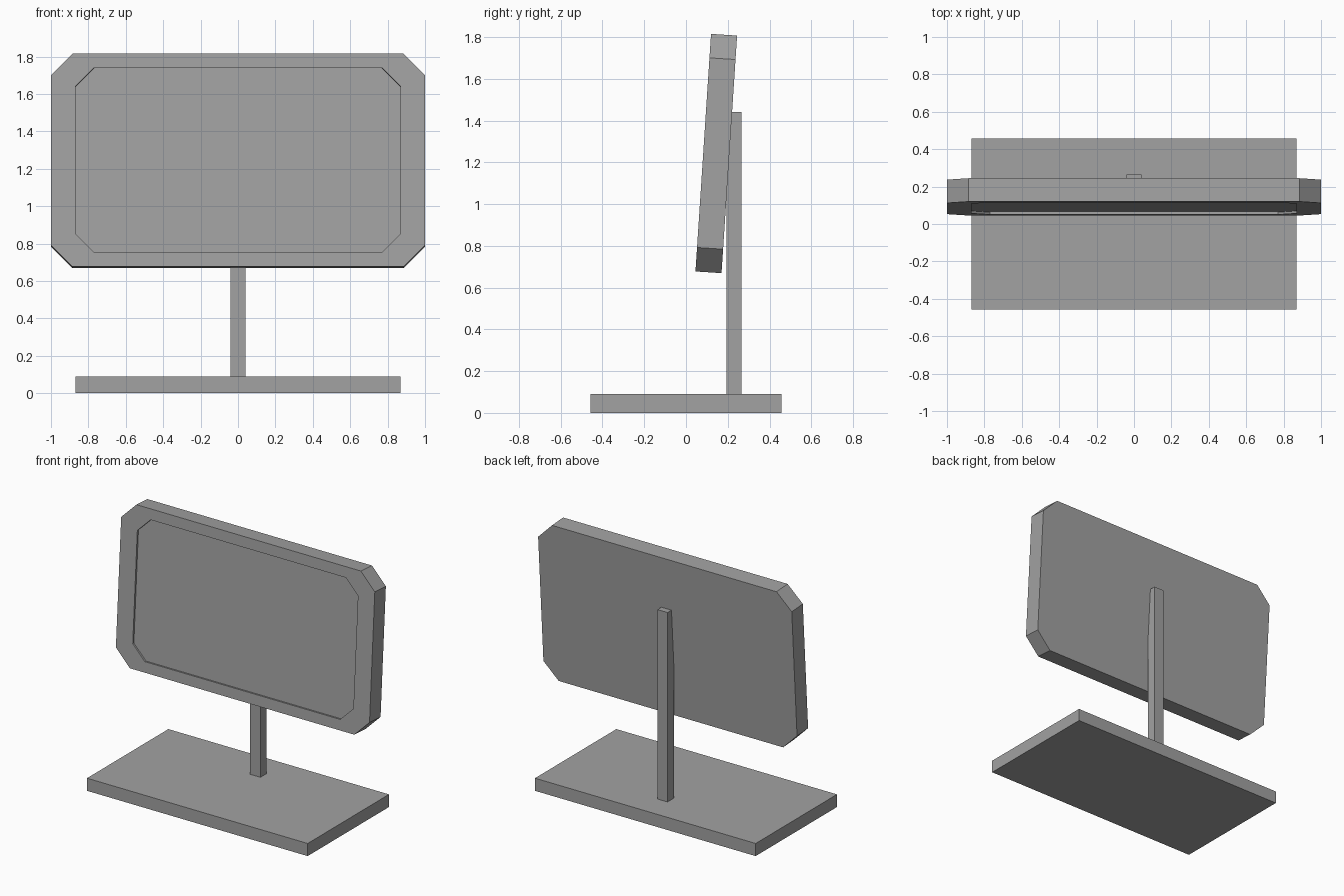
import bpy
import bmesh
import math
from mathutils import Matrix

default = bpy.data.objects.get("Cube")
if default:
    bpy.data.objects.remove(default, do_unlink=True)

GREY = (0.36, 0.36, 0.36, 1)
grey = bpy.data.materials.new("plain grey")
grey.use_nodes = True
grey.diffuse_color = GREY
grey.node_tree.nodes["Principled BSDF"].inputs["Base Color"].default_value = GREY


def finish(name, bm):
    bmesh.ops.recalc_face_normals(bm, faces=bm.faces)
    mesh = bpy.data.meshes.new(name)
    bm.to_mesh(mesh)
    bm.free()
    mesh.materials.append(grey)
    obj = bpy.data.objects.new(name, mesh)
    bpy.context.collection.objects.link(obj)
    return obj


def box(name, size, centre):
    bm = bmesh.new()
    bmesh.ops.create_cube(bm, size=1)
    bmesh.ops.scale(bm, vec=size, verts=bm.verts)
    bmesh.ops.translate(bm, vec=centre, verts=bm.verts)
    return finish(name, bm)


def octagon(bm, half_w, half_h, cut, y):
    """Ring of vertices for a rectangle with clipped corners."""
    ring = []
    for sx, sz in ((1, 1), (-1, 1), (-1, -1), (1, -1)):
        pair = [(sx * half_w, y, sz * (half_h - cut)),
                (sx * (half_w - cut), y, sz * half_h)]
        ring += pair if sx * sz > 0 else pair[::-1]
    return [bm.verts.new(p) for p in ring]


def bridge(bm, a, b):
    for i in range(len(a)):
        j = (i + 1) % len(a)
        bm.faces.new((a[i], a[j], b[j], b[i]))


# Foot and upright
box("base", (1.74, 0.916, 0.09), (0, 0, 0.045))
box("post", (0.08, 0.07, 1.35), (0, 0.23, 0.765))

# Tilted panel: back, rim, bezel and recessed screen
HALF_DEPTH = 0.0625
bm = bmesh.new()
rings = [octagon(bm, 1, 0.57, 0.115, HALF_DEPTH),
         octagon(bm, 1, 0.57, 0.115, -HALF_DEPTH),
         octagon(bm, 0.87, 0.494, 0.1, -HALF_DEPTH),
         octagon(bm, 0.87, 0.494, 0.1, -HALF_DEPTH + 0.013)]
for a, b in zip(rings, rings[1:]):
    bridge(bm, a, b)
bm.faces.new(rings[0])
bm.faces.new(rings[-1])
panel = finish("display_panel", bm)
panel.data.transform(Matrix.Translation((0, 0.145, 1.242))
                     @ Matrix.Rotation(math.radians(-3.75), 4, "X"))
